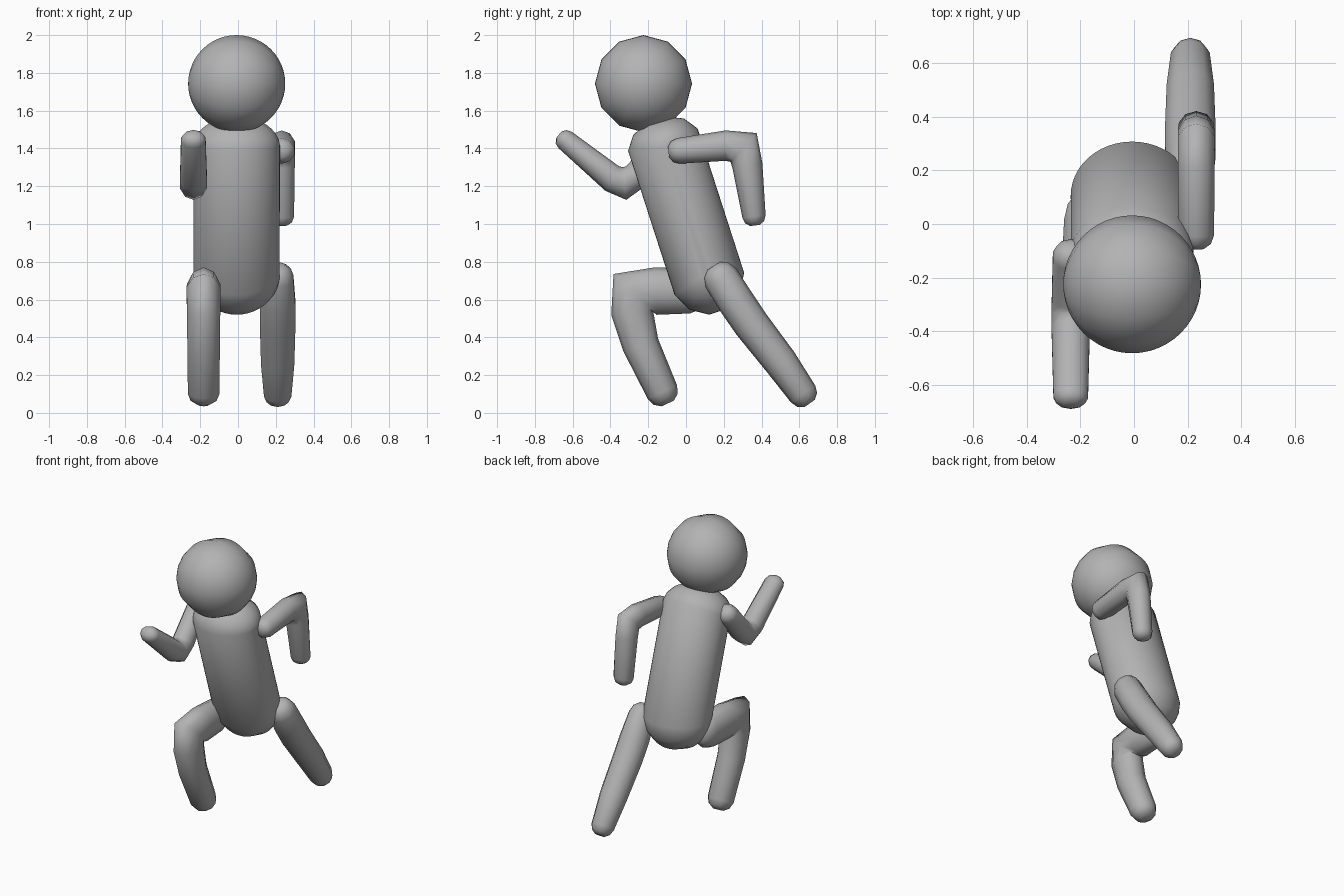
import bpy, bmesh, math
from mathutils import Vector, Matrix

cube = bpy.data.objects.get("Cube")
if cube:
    bpy.data.objects.remove(cube, do_unlink=True)

grey = bpy.data.materials.new("plain grey")
grey.use_nodes = True
colour = (0.45, 0.45, 0.45, 1)
grey.diffuse_color = colour
grey.node_tree.nodes["Principled BSDF"].inputs["Base Color"].default_value = colour


def finish(bm, name):
    bmesh.ops.recalc_face_normals(bm, faces=bm.faces)
    for f in bm.faces:
        f.smooth = True
    mesh = bpy.data.meshes.new(name)
    bm.to_mesh(mesh)
    bm.free()
    mesh.materials.append(grey)
    obj = bpy.data.objects.new(name, mesh)
    bpy.context.collection.objects.link(obj)
    return obj


def ball(turn=0):
    """Unit sphere with its poles on x and twelve sides seen from the side."""
    bm = bmesh.new()
    bmesh.ops.create_uvsphere(bm, u_segments=12, v_segments=24, radius=1)
    spin = Matrix.Rotation(math.pi / 2, 3, 'Y') @ Matrix.Rotation(turn, 3, 'Z')
    bmesh.ops.transform(bm, matrix=spin.to_4x4(), verts=bm.verts)
    return bm


def limb(name, x, path, sides=10):
    """Bent tube in a side plane; path holds (y, z, depth radius, width radius)."""
    pts = [Vector((0, p[0], p[1])) for p in path]
    radii = [(p[2], p[3]) for p in path]
    # rounded ends made of two shrinking rings
    first = (pts[0] - pts[1]).normalized()
    last = (pts[-1] - pts[-2]).normalized()
    for scale, out in ((0.82, 0.5), (0.42, 0.8)):
        a, b = radii[0], radii[-1]
        if scale > 0.5:
            a0, b0, p0, p1 = a, b, pts[0].copy(), pts[-1].copy()
        pts.insert(0, p0 + first * a0[0] * out)
        pts.append(p1 + last * b0[0] * out)
        radii.insert(0, (a0[0] * scale, a0[1] * scale))
        radii.append((b0[0] * scale, b0[1] * scale))
    bm = bmesh.new()
    rings = []
    for i, p in enumerate(pts):
        before = (p - pts[max(i - 1, 0)]).normalized()
        after = (pts[min(i + 1, len(pts) - 1)] - p).normalized()
        along = (before + after).normalized()
        normal = along.cross(Vector((1, 0, 0)))
        depth, width = radii[i]
        ring = []
        for k in range(sides):
            t = math.tau * (k + 0.5) / sides
            co = p + normal * depth * math.sin(t) * 1.03
            ring.append(bm.verts.new((x + width * math.cos(t) * 1.03, co.y, co.z)))
        rings.append(ring)
    for r, s in zip(rings, rings[1:]):
        for k in range(sides):
            n = (k + 1) % sides
            bm.faces.new((r[k], r[n], s[n], s[k]))
    bm.faces.new(rings[0])
    bm.faces.new(rings[-1])
    return finish(bm, name)


# head
bm = ball()
bmesh.ops.scale(bm, vec=(0.257,) * 3, verts=bm.verts)
bmesh.ops.translate(bm, vec=(-0.007, -0.225, 1.743), verts=bm.verts)
finish(bm, "head")

# torso: sphere pulled apart into a leaning capsule
bm = ball(math.radians(15))
low, high = Vector((0, 0.106, 0.738)), Vector((0, -0.11, 1.407))
axis = (high - low).normalized()
across = Vector((0, axis.z, -axis.y))
for v in bm.verts:
    x, y, z = v.co
    base, tall = (high, 0.16) if z > 0 else (low, 0.22)
    # fuller ends keep the flanks straight
    v.co = base + across * y * 0.2 + axis * z * tall
    v.co.x = -0.007 + 0.229 * x
finish(bm, "torso")

# arms
limb("left_arm", 0.232, [(-0.04, 1.387, 0.066, 0.068), (0.21, 1.415, 0.078, 0.07),
                         (0.305, 1.405, 0.1, 0.07), (0.325, 1.31, 0.078, 0.07),
                         (0.36, 1.04, 0.06, 0.066)])
limb("right_arm", -0.236, [(-0.12, 1.425, 0.066, 0.068), (-0.27, 1.25, 0.07, 0.072),
                           (-0.325, 1.215, 0.085, 0.073), (-0.39, 1.24, 0.072, 0.073),
                           (-0.64, 1.445, 0.054, 0.066)])

# legs
limb("left_leg", 0.21, [(0.185, 0.715, 0.092, 0.085), (0.27, 0.58, 0.094, 0.096),
                        (0.345, 0.47, 0.093, 0.096), (0.5, 0.27, 0.087, 0.09),
                        (0.62, 0.1, 0.076, 0.074)])
limb("right_leg", -0.182, [(0.02, 0.645, 0.115, 0.08), (-0.16, 0.645, 0.122, 0.09),
                           (-0.28, 0.635, 0.14, 0.092), (-0.285, 0.53, 0.108, 0.09),
                           (-0.24, 0.36, 0.095, 0.088), (-0.125, 0.11, 0.083, 0.085)])
